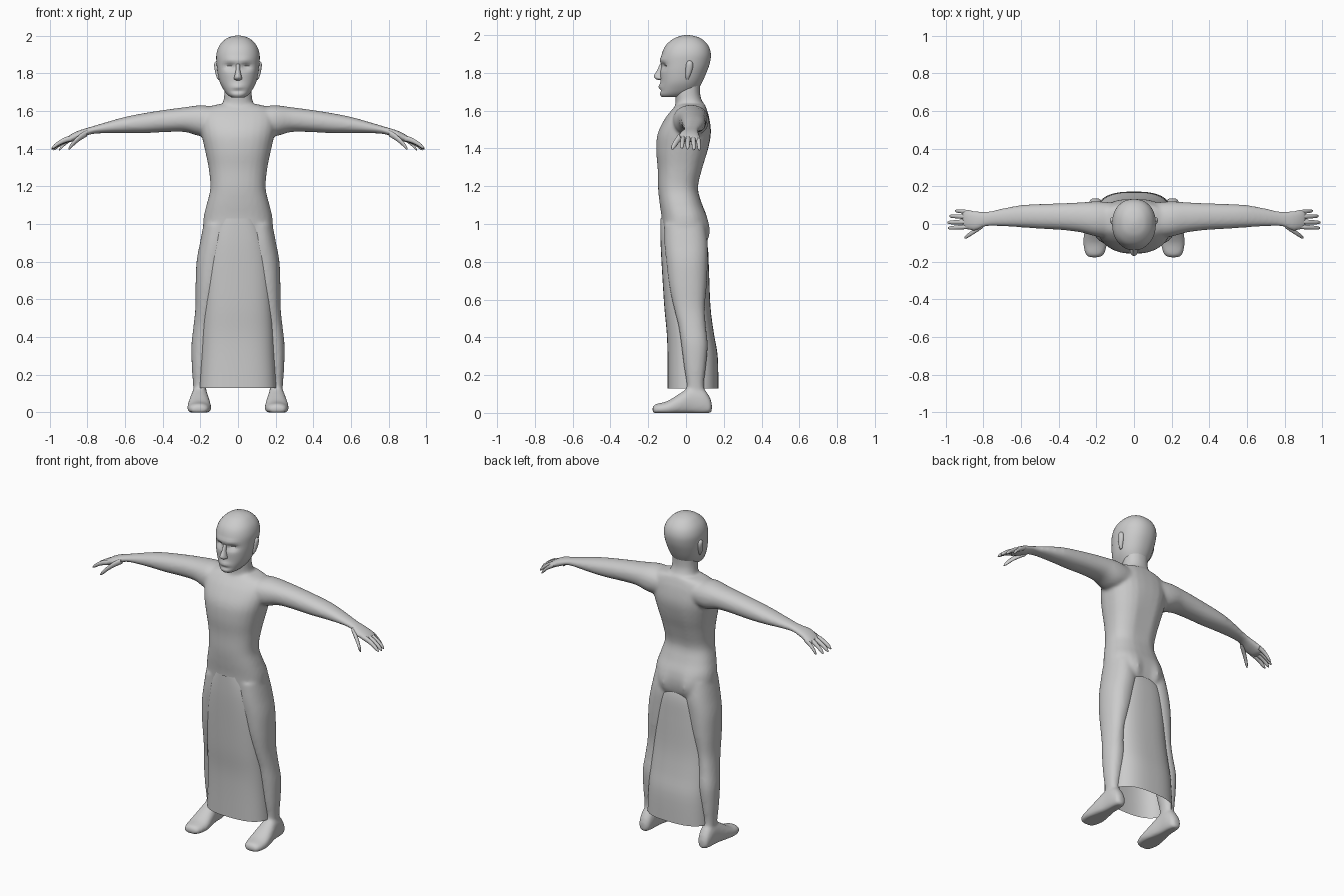
import bpy, bmesh, math
from mathutils import Vector

grey = bpy.data.materials.new("plain grey")
grey.diffuse_color = (0.6, 0.6, 0.6, 1)


def smooth_rings(rings, steps):
    """Catmull-Rom interpolation between cross-sections."""
    out = []
    for i in range(len(rings) - 1):
        p = [rings[max(0, min(len(rings) - 1, i + k))] for k in (-1, 0, 1, 2)]
        for s in range(steps):
            t = s / steps
            out.append([0.5 * (2 * b + (c - a) * t + (2 * a - 5 * b + 4 * c - d) * t * t
                               + (3 * b - a - 3 * c + d) * t ** 3) for a, b, c, d in zip(*p)])
    return out + [list(rings[-1])]


def loft(name, axis, rings, n=28, steps=4, power=2.2, side=1, caps=True, shape=None):
    """Skin rounded sections (position, a min, a max, b min, b max) along an axis."""
    bm = bmesh.new()
    loops = []
    for pos, a0, a1, b0, b1 in smooth_rings(rings, steps):
        loop = []
        for k in range(n):
            t = 2 * math.pi * (k + 0.5) / n
            c, s = math.cos(t), math.sin(t)
            a = (a0 + a1) / 2 + (a1 - a0) / 2 * math.copysign(abs(c) ** (2 / power), c)
            b = (b0 + b1) / 2 + (b1 - b0) / 2 * math.copysign(abs(s) ** (2 / power), s)
            v = Vector({"x": (pos, a, b), "y": (a, pos, b), "z": (a, b, pos)}[axis])
            if shape:
                shape(v)
            v.x *= side
            loop.append(bm.verts.new(v))
        loops.append(loop)
    for l0, l1 in zip(loops, loops[1:]):
        for k in range(n):
            j = (k + 1) % n
            bm.faces.new((l0[k], l0[j], l1[j], l1[k]))
    if caps:
        bm.faces.new(loops[0])
        bm.faces.new(loops[-1])
    bmesh.ops.recalc_face_normals(bm, faces=bm.faces)
    mesh = bpy.data.meshes.new(name)
    bm.to_mesh(mesh)
    bm.free()
    mesh.materials.append(grey)
    ob = bpy.data.objects.new(name, mesh)
    bpy.context.collection.objects.link(ob)
    return ob


def bump(x, y, cx, cy, wx, wy):
    return math.exp(-((x - cx) / wx) ** 2 - ((y - cy) / wy) ** 2)


def sym(z, w, front, back):
    return (z, -w, w, front, back)


def shape_torso(v):
    # crease between the buttocks and a shallow spine groove
    if v.y > 0.03:
        v.y += 0.018 * bump(abs(v.x), v.z, 0.08, 0.96, 0.06, 0.07)
        v.y -= 0.025 * bump(v.x, v.z, 0, 0.94, 0.025, 0.08)
        v.y -= 0.012 * bump(v.x, v.z, 0, 1.35, 0.03, 0.2)


def shape_head(v):
    # eye sockets, cheeks, lips and chin
    if v.y < -0.03:
        ax = abs(v.x)
        v.y += 0.022 * bump(ax, v.z, 0.043, 1.835, 0.028, 0.016)
        v.y -= 0.008 * bump(ax, v.z, 0.03, 1.868, 0.04, 0.014)
        v.y -= 0.010 * bump(ax, v.z, 0, 1.728, 0.03, 0.014)
        v.y += 0.008 * bump(ax, v.z, 0, 1.706, 0.03, 0.008)


def flat_sole(v):
    v.z = max(v.z, 0.0)


# torso with hips and neck
body = [loft("torso", "z", [
    sym(0.84, 0.13, -0.10, 0.06), sym(0.90, 0.17, -0.115, 0.105), sym(0.97, 0.185, -0.125, 0.115),
    sym(1.04, 0.182, -0.13, 0.11), sym(1.11, 0.165, -0.14, 0.085), sym(1.19, 0.147, -0.148, 0.067),
    sym(1.29, 0.155, -0.15, 0.09), sym(1.39, 0.175, -0.158, 0.12), sym(1.48, 0.195, -0.15, 0.135),
    sym(1.56, 0.205, -0.11, 0.125), sym(1.61, 0.18, -0.07, 0.11), sym(1.635, 0.11, -0.045, 0.10)],
    power=2.4, shape=shape_torso),
    loft("neck", "z", [
        sym(1.58, 0.11, -0.07, 0.11), sym(1.64, 0.082, -0.055, 0.09),
        sym(1.69, 0.073, -0.058, 0.075), sym(1.78, 0.073, -0.06, 0.08)])]

for side in (1, -1):
    # arm down to the palm
    body.append(loft("arm", "x", [
        (0.08, -0.07, 0.11, 1.48, 1.615), (0.19, -0.068, 0.12, 1.465, 1.63),
        (0.28, -0.045, 0.115, 1.488, 1.62), (0.38, -0.032, 0.11, 1.488, 1.607),
        (0.50, -0.025, 0.106, 1.482, 1.588), (0.60, -0.018, 0.10, 1.482, 1.568),
        (0.70, -0.012, 0.082, 1.482, 1.54), (0.78, -0.012, 0.066, 1.476, 1.516),
        (0.84, -0.036, 0.07, 1.452, 1.498), (0.88, -0.032, 0.074, 1.436, 1.48),
        (0.91, -0.026, 0.07, 1.432, 1.46)], side=side))
    # leg
    body.append(loft("leg", "z", [
        (0.05, 0.165, 0.235, 0.0, 0.115), (0.14, 0.168, 0.238, 0.005, 0.095),
        (0.24, 0.15, 0.245, -0.01, 0.105), (0.36, 0.135, 0.247, -0.025, 0.115),
        (0.46, 0.13, 0.236, -0.04, 0.105), (0.56, 0.115, 0.226, -0.065, 0.10),
        (0.68, 0.08, 0.225, -0.09, 0.11), (0.80, 0.05, 0.22, -0.105, 0.115),
        (0.90, 0.03, 0.202, -0.115, 0.115), (1.00, 0.03, 0.182, -0.115, 0.10)], side=side))
    # foot
    body.append(loft("foot", "y", [
        (-0.178, 0.185, 0.235, 0.0, 0.03), (-0.16, 0.158, 0.258, -0.012, 0.047),
        (-0.10, 0.142, 0.27, -0.015, 0.062), (-0.03, 0.148, 0.262, -0.015, 0.105),
        (0.03, 0.158, 0.25, -0.015, 0.14), (0.09, 0.162, 0.244, -0.015, 0.13),
        (0.125, 0.172, 0.236, -0.01, 0.085), (0.137, 0.19, 0.22, 0.01, 0.05)],
        side=side, shape=flat_sole))

# blend torso, neck, arms, legs and feet into one skin
bpy.ops.object.select_all(action="DESELECT")
for ob in body:
    ob.select_set(True)
bpy.context.view_layer.objects.active = body[0]
bpy.ops.object.join()
skin = bpy.context.object
skin.name = "body"
remesh = skin.modifiers.new("blend", "REMESH")
remesh.mode = "VOXEL"
remesh.voxel_size = 0.009
remesh.use_smooth_shade = True
relax = skin.modifiers.new("relax", "SMOOTH")
relax.factor = 0.5
relax.iterations = 8

# head
loft("head", "z", [
    sym(1.672, 0.035, -0.128, -0.03), sym(1.685, 0.055, -0.138, 0.02), sym(1.71, 0.075, -0.138, 0.06),
    sym(1.75, 0.096, -0.135, 0.085), sym(1.80, 0.108, -0.136, 0.108), sym(1.85, 0.114, -0.134, 0.126),
    sym(1.90, 0.115, -0.128, 0.132), sym(1.945, 0.10, -0.108, 0.118), sym(1.98, 0.068, -0.068, 0.083),
    sym(1.995, 0.035, -0.03, 0.045), sym(2.0, 0.008, -0.002, 0.015)], n=48, shape=shape_head)

# nose
loft("nose", "z", [
    sym(1.762, 0.010, -0.148, -0.11), sym(1.770, 0.022, -0.164, -0.11), sym(1.785, 0.019, -0.170, -0.11),
    sym(1.815, 0.012, -0.153, -0.11), sym(1.85, 0.011, -0.137, -0.11)], n=16, power=2)

for side in (1, -1):
    # ear
    loft("ear", "z", [
        (1.765, 0.095, 0.105, 0.0, 0.012), (1.785, 0.095, 0.116, -0.003, 0.022),
        (1.825, 0.095, 0.125, -0.002, 0.036), (1.852, 0.095, 0.126, 0.002, 0.036),
        (1.865, 0.098, 0.116, 0.01, 0.026)], n=16, side=side)
    # four fingers and thumb: start, tip, thickness
    for name, p, q, r in (
            ("little_finger", (0.87, 0.062, 1.458), (0.950, 0.070, 1.392), 0.010),
            ("ring_finger", (0.88, 0.038, 1.455), (0.980, 0.042, 1.394), 0.011),
            ("middle_finger", (0.88, 0.012, 1.455), (0.990, 0.008, 1.398), 0.0115),
            ("index_finger", (0.88, -0.014, 1.455), (0.988, -0.022, 1.402), 0.011),
            ("thumb", (0.80, -0.006, 1.482), (0.900, -0.074, 1.398), 0.013)):
        rings = []
        for t, w in ((0, 1.1), (0.3, 1.15), (0.6, 1.0), (0.88, 0.85), (1, 0.3)):
            c = Vector(p).lerp(Vector(q), t)
            c.z += 0.04 * t * (1 - t)
            rings.append((c.x, c.y - r * w, c.y + r * w, c.z - r * w * 1.2, c.z + r * w * 1.2))
        loft(name, "x", rings, n=12, steps=3, side=side)

# long open skirt, with the legs showing through at its sides
loft("skirt", "z", [
    sym(1.03, 0.10, -0.136, 0.05), sym(0.96, 0.135, -0.136, 0.09), sym(0.88, 0.16, -0.134, 0.115),
    sym(0.75, 0.178, -0.127, 0.122), sym(0.56, 0.185, -0.115, 0.13), sym(0.42, 0.192, -0.102, 0.148),
    sym(0.30, 0.197, -0.098, 0.168), sym(0.13, 0.204, -0.097, 0.172)],
    n=40, power=2.7, caps=False)

bpy.ops.object.select_all(action="SELECT")
bpy.ops.object.shade_smooth_by_angle(angle=math.radians(50))
